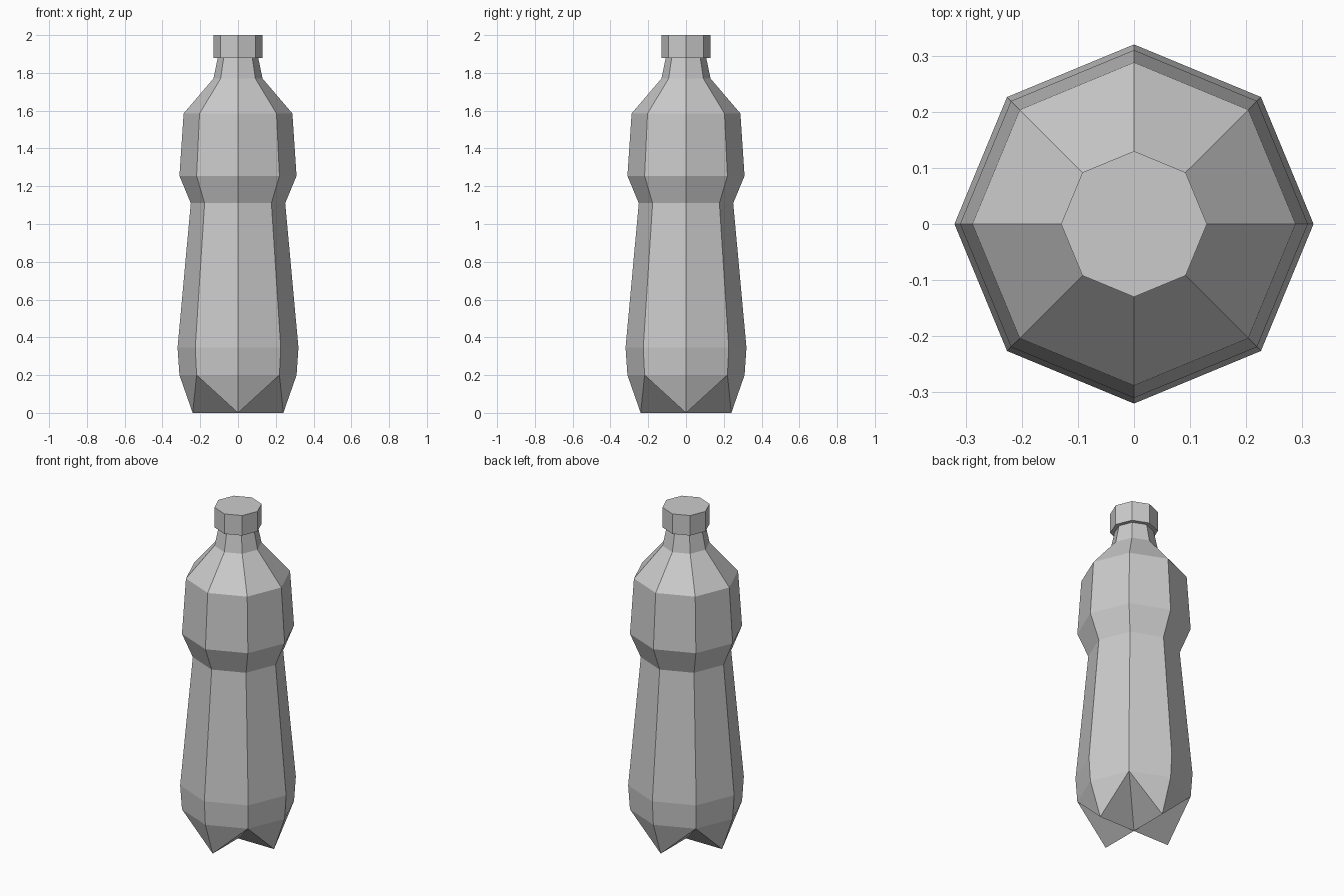
import bpy
import bmesh
from math import cos, sin, tau

SIDES = 8

cube = bpy.data.objects.get("Cube")
if cube:
    bpy.data.objects.remove(cube, do_unlink=True)

grey = bpy.data.materials.new("plain_grey")
grey.use_nodes = True
grey.diffuse_color = (0.6, 0.6, 0.6, 1)
grey.node_tree.nodes["Principled BSDF"].inputs["Base Color"].default_value = (0.6, 0.6, 0.6, 1)


def ring(bm, radius, z):
    return [bm.verts.new((radius * cos(tau * i / SIDES), radius * sin(tau * i / SIDES), z))
            for i in range(SIDES)]


def lathe(bm, profile):
    """Stack octagonal rings and join them with flat quads."""
    rings = [ring(bm, r, z) for r, z in profile]
    for low, high in zip(rings, rings[1:]):
        for i in range(SIDES):
            j = (i + 1) % SIDES
            bm.faces.new((low[i], low[j], high[j], high[i]))
    bm.faces.new(rings[-1])
    return rings


def finish(bm, name):
    bmesh.ops.recalc_face_normals(bm, faces=bm.faces)
    mesh = bpy.data.meshes.new(name)
    bm.to_mesh(mesh)
    bm.free()
    mesh.materials.append(grey)
    obj = bpy.data.objects.new(name, mesh)
    bpy.context.collection.objects.link(obj)
    return obj


# Bottle body: foot ring, waist, shoulder and neck
bm = bmesh.new()
rings = lathe(bm, [(0.31, 0.2), (0.32, 0.345), (0.25, 1.11), (0.31, 1.255),
                   (0.288, 1.585), (0.13, 1.77), (0.106, 1.885)])

# Four pointed feet under the even corners, with notches at the odd corners
base = rings[0]
centre = bm.verts.new((0, 0, 0))
for i in range(0, SIDES, 2):
    a = tau * i / SIDES
    foot = bm.verts.new((0.24 * cos(a), 0.24 * sin(a), 0))
    for notch in (base[i - 1], base[i + 1]):
        bm.faces.new((base[i], notch, foot))
        bm.faces.new((foot, notch, centre))
bmesh.ops.remove_doubles(bm, verts=bm.verts, dist=0.0001)
finish(bm, "bottle_body")

# Screw cap
bm = bmesh.new()
cap = lathe(bm, [(0.13, 1.88), (0.13, 2.0)])
bm.faces.new(cap[0])
finish(bm, "cap")
